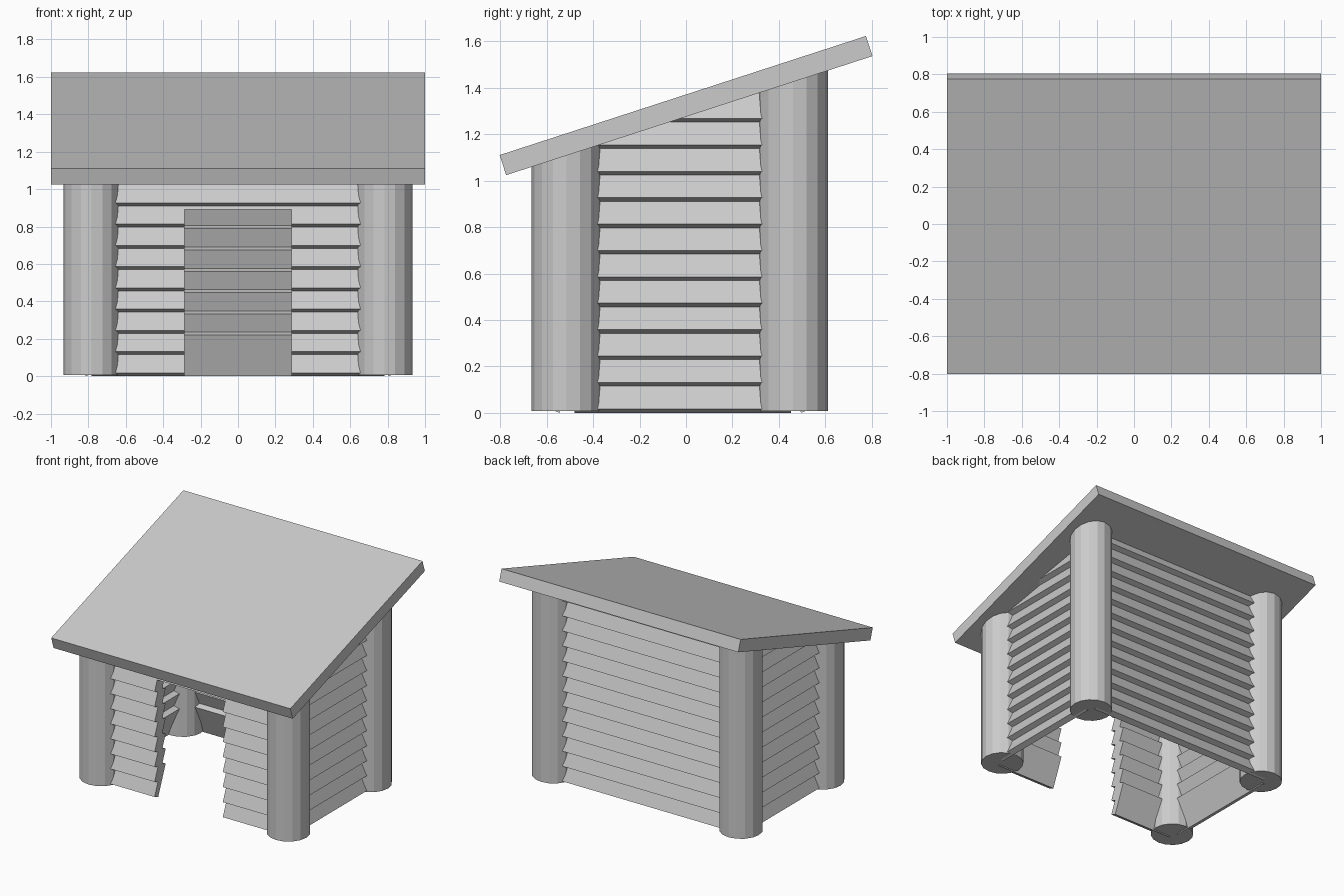
import bpy, bmesh, math
from mathutils import Vector, Matrix

if "Cube" in bpy.data.objects:
    bpy.data.objects.remove(bpy.data.objects["Cube"])

SLOPE = math.atan(0.325)
ROOF_PT = Vector((0, -0.775, 1.024))                 # lower front edge of roof
ROOF_N = Vector((0, -math.sin(SLOPE), math.cos(SLOPE)))
POST_X, POST_F, POST_B, POST_R = 0.783, -0.515, 0.461, 0.15
WALL_F, WALL_B = -0.523, 0.473
PITCH, TILT, BOARD_H, BOARD_T = 0.1137, math.radians(22), 0.237, 0.046
DOOR_W, DOOR_TOP = 0.285, 0.89


def clip(bm, point, normal):
    """Remove everything on the normal side and cap the cut."""
    geom = bm.verts[:] + bm.edges[:] + bm.faces[:]
    bmesh.ops.bisect_plane(bm, geom=geom, plane_co=point, plane_no=normal,
                           clear_outer=True)
    bmesh.ops.holes_fill(bm, edges=[e for e in bm.edges if e.is_boundary], sides=0)


def finish(bm, name):
    bmesh.ops.recalc_face_normals(bm, faces=bm.faces[:])
    me = bpy.data.meshes.new(name)
    bm.to_mesh(me)
    bm.free()
    ob = bpy.data.objects.new(name, me)
    bpy.context.collection.objects.link(ob)
    return ob


def boards(name, start, end, out, first, last, door_cut=False):
    """Stack of tilted, half-overlapping planks, lower edges kicked outward."""
    bm = bmesh.new()
    start, end, out = Vector(start), Vector(end), Vector(out)
    c, s = math.cos(TILT), math.sin(TILT)
    d = (BOARD_H * s - BOARD_T * c) / 2              # plank centred on the wall line
    for k in range(first, last):
        z = k * PITCH
        profile = [(d, z),
                   (d + BOARD_T * c, z + BOARD_T * s),
                   (d + BOARD_T * c - BOARD_H * s, z + BOARD_T * s + BOARD_H * c),
                   (d - BOARD_H * s, z + BOARD_H * c)]
        face = bm.faces.new([bm.verts.new(start + out * a + Vector((0, 0, b)))
                             for a, b in profile])
        ext = bmesh.ops.extrude_face_region(bm, geom=[face], use_keep_orig=True)
        verts = [g for g in ext["geom"] if isinstance(g, bmesh.types.BMVert)]
        bmesh.ops.translate(bm, verts=verts, vec=end - start)
    clip(bm, ROOF_PT, ROOF_N)
    if door_cut:
        clip(bm, Vector((0, 0, DOOR_TOP)), Vector((0, 0, -1)))
    return finish(bm, name)


# Corner posts, tops cut to the roof slope
for sx, side in ((-1, "left"), (1, "right")):
    for y, end in ((POST_F, "front"), (POST_B, "back")):
        bm = bmesh.new()
        bmesh.ops.create_cone(bm, cap_ends=True, segments=16, radius1=POST_R,
                              radius2=POST_R, depth=1.8,
                              matrix=Matrix.Translation((sx * POST_X, y, 0.907)))
        clip(bm, ROOF_PT, ROOF_N)
        finish(bm, f"{end}_{side}_post")

    # Side wall boards
    boards(f"{side}_wall_boards", (sx * POST_X, -0.48, 0), (sx * POST_X, 0.453, 0),
           (sx, 0, 0), 0, 12)
    # Front wall boards beside the doorway
    boards(f"front_{side}_boards", (sx * DOOR_W, WALL_F, 0), (sx * POST_X, WALL_F, 0),
           (0, -1, 0), 0, 10)

# Boards above the doorway and back wall
boards("door_lintel_boards", (-DOOR_W, WALL_F, 0), (DOOR_W, WALL_F, 0),
       (0, -1, 0), 6, 10, door_cut=True)
boards("back_wall_boards", (-POST_X, WALL_B, 0), (POST_X, WALL_B, 0), (0, 1, 0), 0, 13)

# Sloped roof slab
thick, length = 0.091, 1.66
bm = bmesh.new()
bmesh.ops.create_cube(bm, size=1)
bmesh.ops.scale(bm, vec=(2, length, thick), verts=bm.verts)
bmesh.ops.translate(bm, vec=(0, length / 2, thick / 2), verts=bm.verts)
bmesh.ops.transform(bm, matrix=Matrix.Translation(ROOF_PT) @ Matrix.Rotation(SLOPE, 4, 'X'),
                    verts=bm.verts)
finish(bm, "roof")
